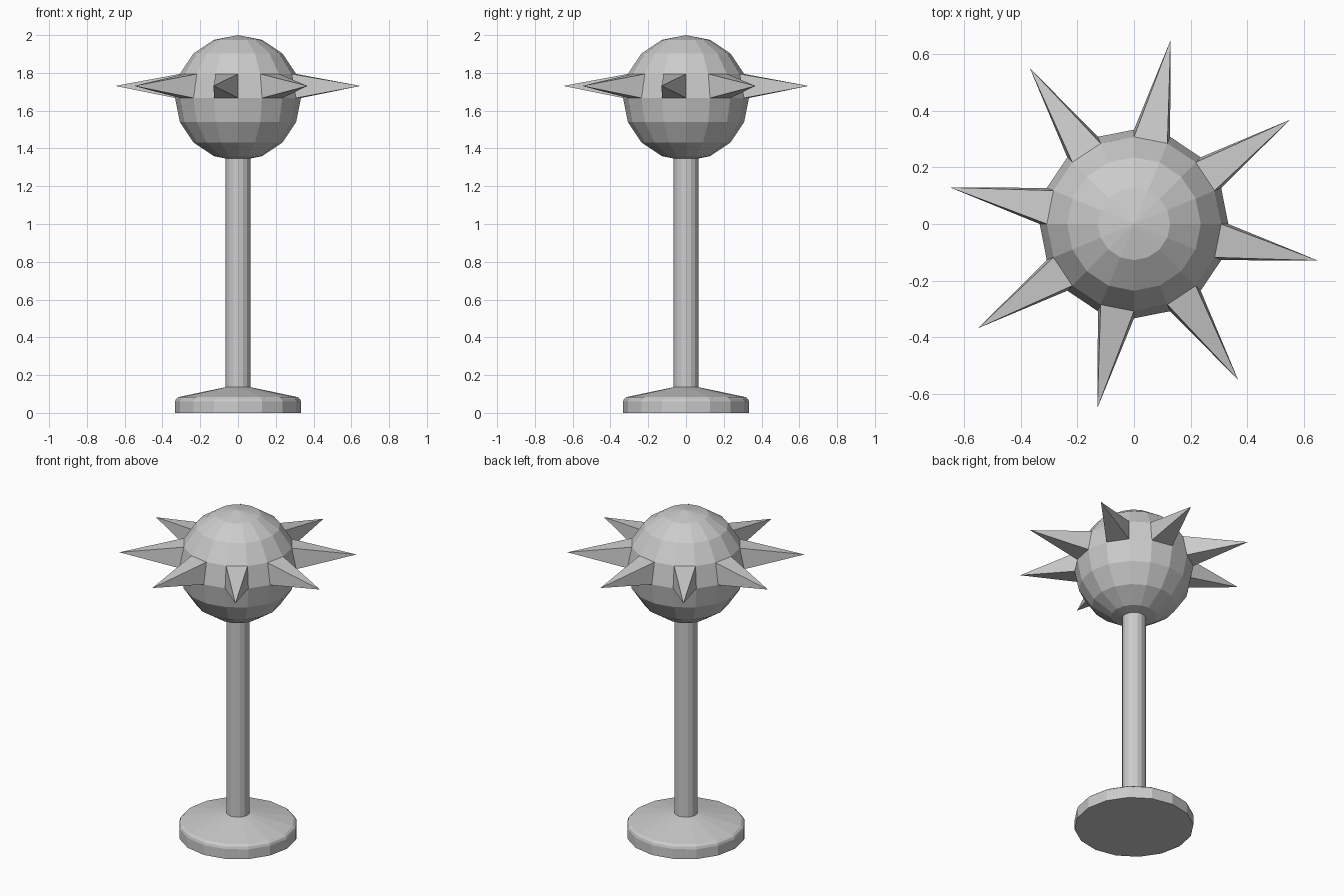
import bpy, bmesh, math

cube = bpy.data.objects.get("Cube")
if cube:
    bpy.data.objects.remove(cube, do_unlink=True)

SIDES = 16
R = 0.333            # radius of the ball and the base
BALL_Z = 2.0 - R

grey = bpy.data.materials.new("plain_grey")
grey.use_nodes = True
GREY = (0.6, 0.6, 0.6, 1.0)
grey.diffuse_color = GREY
grey.node_tree.nodes["Principled BSDF"].inputs["Base Color"].default_value = GREY


def finish(name, bm):
    """Turn a bmesh into a flat-shaded object."""
    bmesh.ops.recalc_face_normals(bm, faces=bm.faces)
    mesh = bpy.data.meshes.new(name)
    bm.to_mesh(mesh)
    bm.free()
    mesh.materials.append(grey)
    obj = bpy.data.objects.new(name, mesh)
    bpy.context.collection.objects.link(obj)
    return obj


def turned(name, profile):
    """Stack rings of (radius, z) into a closed turned solid."""
    bm = bmesh.new()
    rings = []
    for r, z in profile:
        rings.append([bm.verts.new((r * math.cos(a), r * math.sin(a), z))
                      for a in (math.tau * i / SIDES for i in range(SIDES))])
    for low, high in zip(rings, rings[1:]):
        for i in range(SIDES):
            j = (i + 1) % SIDES
            bm.faces.new((low[i], low[j], high[j], high[i]))
    bm.faces.new(rings[0][::-1])
    bm.faces.new(rings[-1])
    return finish(name, bm)


# Base: disc with a softened rim and a shallow conical top
turned("base", [(R, 0), (R, 0.06), (0.328, 0.074), (0.315, 0.084), (0.066, 0.136)])

# Stem: runs from inside the base into the ball
turned("stem", [(0.066, 0.10), (0.066, 1.40)])

# Ball: every second face just above the equator is drawn out into a spike
bm = bmesh.new()
bmesh.ops.create_uvsphere(bm, u_segments=SIDES, v_segments=8, radius=R)
band = [f for f in bm.faces if 0.03 < f.calc_center_median().z < 0.1]
step = math.tau / SIDES
spiked = []
for f in band:
    c = f.calc_center_median()
    if int((math.atan2(c.y, c.x) % math.tau) / step) % 2 == 1:
        spiked.append(f)
tips = bmesh.ops.poke(bm, faces=spiked)["verts"]
for v in tips:
    a = math.atan2(v.co.y, v.co.x)
    v.co = (0.662 * math.cos(a), 0.662 * math.sin(a), 0.064)
bmesh.ops.translate(bm, verts=bm.verts, vec=(0, 0, BALL_Z))
finish("spiked_ball", bm)
